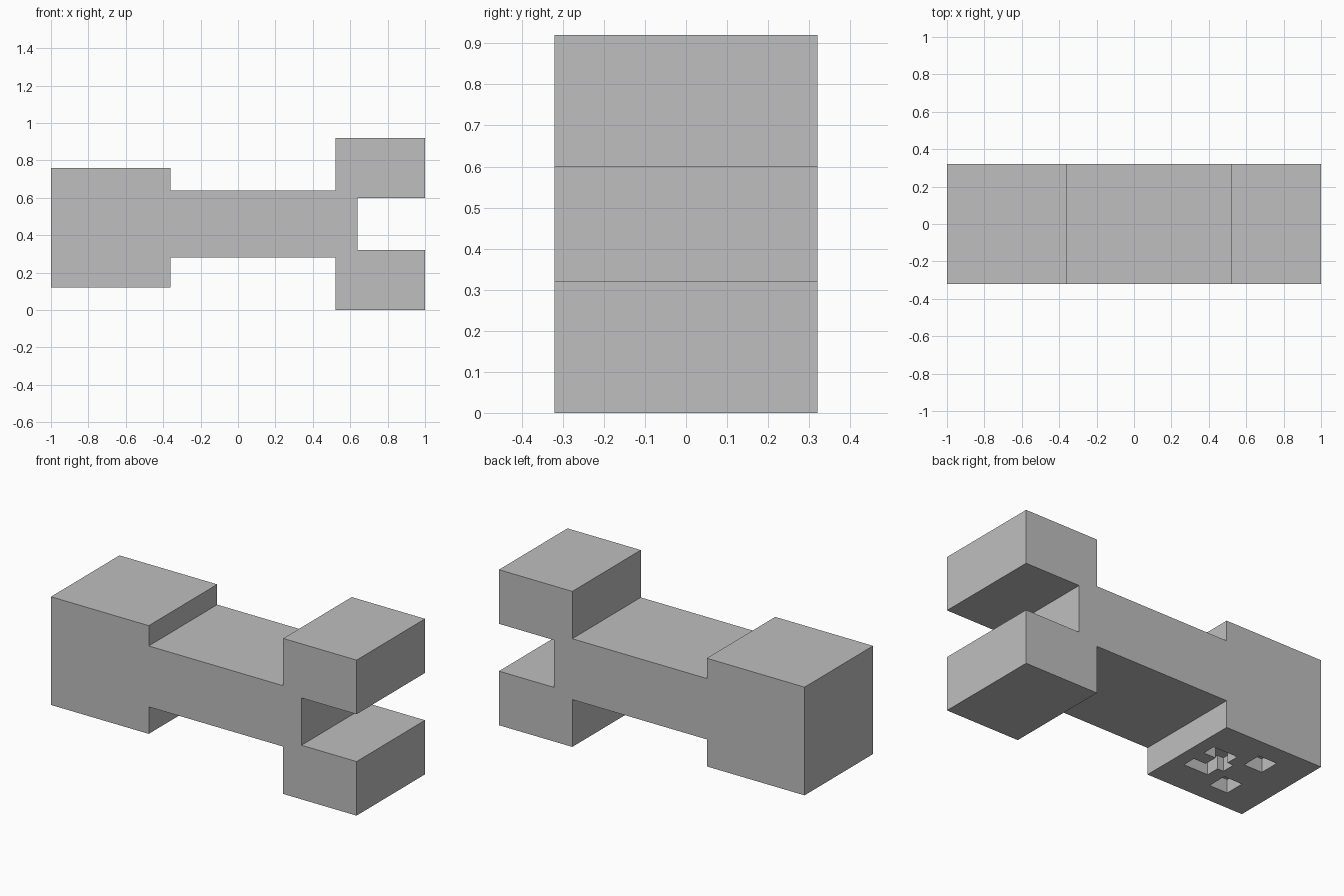
import bpy, bmesh
from mathutils import Vector

cube = bpy.data.objects.get("Cube")
if cube:
    bpy.data.objects.remove(cube, do_unlink=True)

U = 0.04        # modelling grid step
HALF = 0.32     # half depth of the body

grey = bpy.data.materials.new("plain_grey")
grey.use_nodes = True
colour = (0.52, 0.52, 0.52, 1)
grey.diffuse_color = colour
grey.node_tree.nodes["Principled BSDF"].inputs["Base Color"].default_value = colour


def prism(name, outline, sweep):
    """Extrude a closed outline of 3D points along a sweep vector."""
    bm = bmesh.new()
    face = bm.faces.new([bm.verts.new(p) for p in outline])
    out = bmesh.ops.extrude_face_region(bm, geom=[face])
    moved = [g for g in out["geom"] if isinstance(g, bmesh.types.BMVert)]
    bmesh.ops.translate(bm, verts=moved, vec=Vector(sweep))
    bmesh.ops.recalc_face_normals(bm, faces=bm.faces)
    mesh = bpy.data.meshes.new(name)
    bm.to_mesh(mesh)
    bm.free()
    mesh.materials.append(grey)
    obj = bpy.data.objects.new(name, mesh)
    bpy.context.scene.collection.objects.link(obj)
    return obj


# Body: square head, narrower bar and a forked end in one side profile
profile = [(-1, .12), (-.36, .12), (-.36, .28), (.52, .28), (.52, 0), (1, 0),
           (1, .32), (.64, .32), (.64, .6), (1, .6), (1, .92), (.52, .92),
           (.52, .64), (-.36, .64), (-.36, .76), (-1, .76)]
body = prism("body", [(x, -HALF, z) for x, z in profile], (0, 2 * HALF, 0))


def carve(name, cells):
    """Sink a recess, given in grid cells, into the underside of the head."""
    outline = [(-.36 - a * U, b * U, .12 - U) for a, b in cells]
    cutter = prism(name, outline, (0, 0, 3 * U))
    cutter.hide_render = True
    cutter.hide_viewport = True
    cutter.display_type = 'WIRE'
    mod = body.modifiers.new(name, 'BOOLEAN')
    mod.operation = 'DIFFERENCE'
    mod.solver = 'EXACT'
    mod.object = cutter


# Eyes
for side, name in ((-1, "right_eye_cutter"), (1, "left_eye_cutter")):
    carve(name, [(8, 2 * side), (11, 2 * side), (11, 5 * side), (8, 5 * side)])

# Mouth, mirrored about the centre line
half_mouth = [(7, 1), (6, 1), (6, 3), (2, 3), (2, 1), (4, 1)]
carve("mouth_cutter", half_mouth + [(a, -b) for a, b in reversed(half_mouth)])

# Bake the recesses and discard the cutters
bpy.context.view_layer.update()
graph = bpy.context.evaluated_depsgraph_get()
carved = bpy.data.meshes.new_from_object(body.evaluated_get(graph))
cutters = [m.object for m in body.modifiers]
body.modifiers.clear()
body.data = carved
for cutter in cutters:
    bpy.data.objects.remove(cutter, do_unlink=True)
